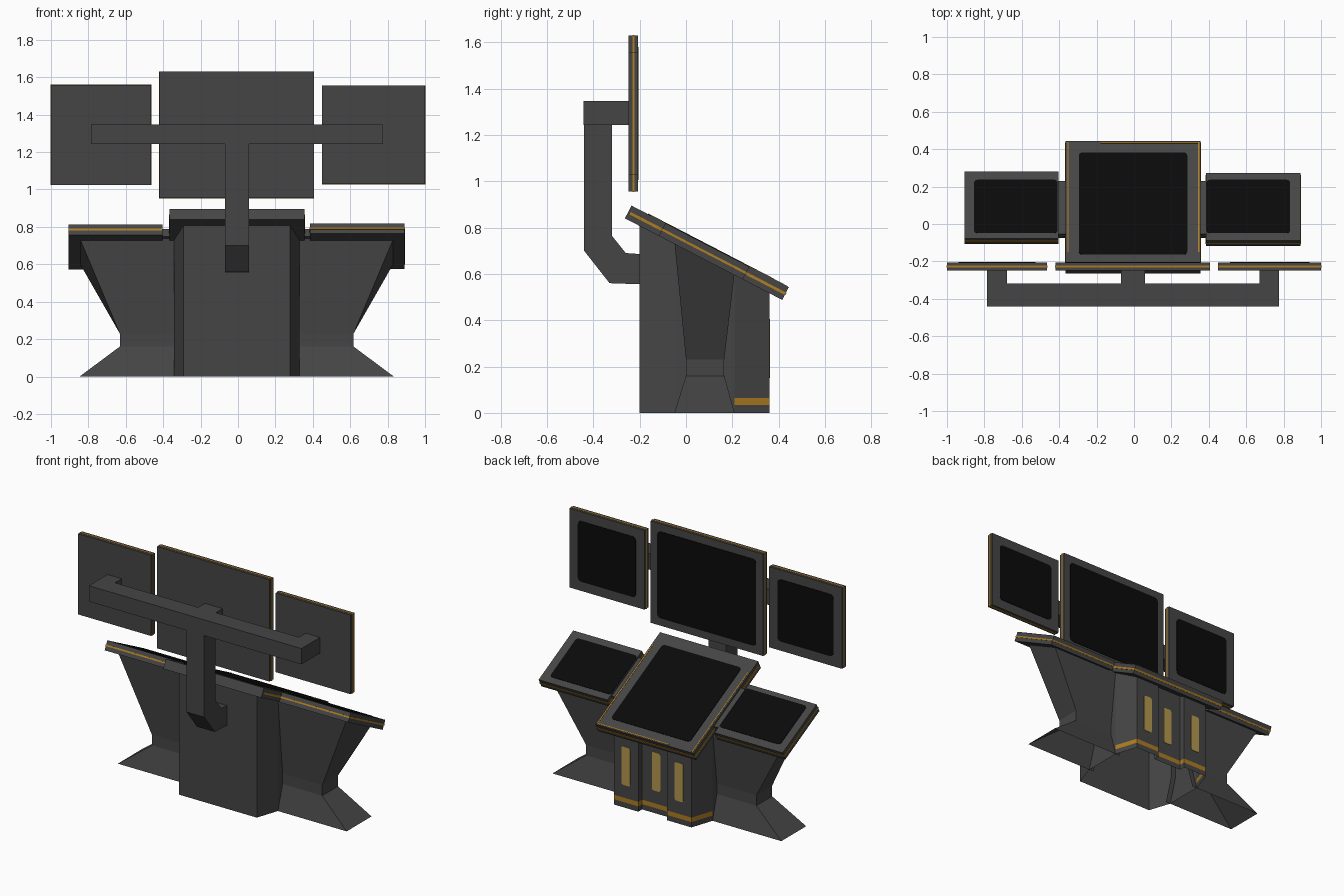
import bpy, bmesh, math
from mathutils import Matrix, Vector

if "Cube" in bpy.data.objects:
    bpy.data.objects.remove(bpy.data.objects["Cube"])


def material(name, rgb):
    m = bpy.data.materials.new(name)
    m.diffuse_color = (*rgb, 1)
    m.use_nodes = True
    m.node_tree.nodes["Principled BSDF"].inputs["Base Color"].default_value = m.diffuse_color
    return m


GREY = material("charcoal metal", (0.06, 0.06, 0.06))
BLACK = material("black screen", (0.003, 0.003, 0.003))
GOLD = material("amber trim", (0.42, 0.2, 0.016))
PALE = material("pale gold panel", (0.45, 0.31, 0.08))
CX = -0.007                                   # slight sideways offset of the base
SLOPE = math.radians(27.4)
# tilted desk frame: x across, y down the slope, z out of the desk top
DESK = Matrix.Translation((0, 0, 0.773)) @ Matrix.Rotation(-SLOPE, 4, 'X')
WALL = Matrix.Rotation(-math.pi / 2, 4, 'X')  # local z -> +y, local y -> -z


def make(name, verts, faces, mats, M=Matrix(), idx=None, fix=True):
    me = bpy.data.meshes.new(name)
    me.from_pydata([M @ Vector(v) for v in verts], [], faces)
    for m in mats:
        me.materials.append(m)
    if idx:
        for p, i in zip(me.polygons, idx):
            p.material_index = i
    if fix:
        bm = bmesh.new()
        bm.from_mesh(me)
        bmesh.ops.recalc_face_normals(bm, faces=bm.faces)
        bm.to_mesh(me)
        bm.free()
    ob = bpy.data.objects.new(name, me)
    bpy.context.collection.objects.link(ob)
    return ob


def loft(rings):
    """Side quads between rings of equal length."""
    n = len(rings[0])
    verts = [v for r in rings for v in r]
    faces = [(k * n + i, k * n + (i + 1) % n, (k + 1) * n + (i + 1) % n, (k + 1) * n + i)
             for k in range(len(rings) - 1) for i in range(n)]
    return verts, faces


def solid(name, rings, mat, M=Matrix()):
    verts, faces = loft(rings)
    n = len(rings[0])
    faces += [tuple(range(n)), tuple(range(len(verts) - n, len(verts)))]
    return make(name, verts, faces, [mat], M)


def box(name, x, y, z, mat, M=Matrix()):
    return solid(name, [[(x[0], y[0], h), (x[1], y[0], h), (x[1], y[1], h), (x[0], y[1], h)]
                        for h in z], mat, M)


def plate(name, x, y, base, r, mat, M):
    """Thin plate with rounded corners."""
    pts = []
    for cx, cy, a0 in ((x[1] - r, y[1] - r, 0), (x[0] + r, y[1] - r, 90),
                       (x[0] + r, y[0] + r, 180), (x[1] - r, y[0] + r, 270)):
        for s in range(4):
            a = math.radians(a0 + 30 * s)
            pts.append((cx + r * math.cos(a), cy + r * math.sin(a)))
    return solid(name, [[(*p, h) for p in pts] for h in (base - 0.002, base + 0.003)], mat, M)


def under(y):
    """Height just inside the desk underside."""
    return 0.773 - math.tan(SLOPE) * y - 0.058


# --- pedestal: open-bottomed column with recessed back panel and amber band ---
half = [(0.285, -0.2), (0.335, -0.05), (0.335, 0.21), (0.285, 0.36), (0.105, 0.36), (0.105, 0.32)]
outline = half + [(-x, y) for x, y in reversed(half)]
rings = [[(x + CX, y, h) for x, y in outline] for h in (0, 0.035, 0.065)]
rings.append([(x + CX, y, under(y)) for x, y in outline])
verts, faces = loft(rings)
n = len(outline)
idx = []
for f in faces:
    c = sum((Vector(verts[i]) for i in f), Vector()) / 4
    idx.append(1 if 0.035 < c.z < 0.065 and c.y > 0.25 else 0)
make("pedestal", verts, faces, [GREY, GOLD], idx=idx)

# pale panels on the pedestal
for i, (px, py) in enumerate(((-0.195, 0.36), (0, 0.32), (0.195, 0.36))):
    plate(f"pedestal_panel_{i}", (px + CX - 0.031, px + CX + 0.031), (-0.405, -0.15),
          py, 0.012, PALE, WALL)

# --- side wings: pinched waist, flared foot and top, open underneath ---
for side, s in (("left", -1), ("right", 1)):
    rings = []
    for xo, y0, y1, h in ((0.84, -0.05, 0.21, 0), (0.625, 0.0, 0.165, 0.16),
                          (0.625, 0.0, 0.165, 0.23), (0.84, -0.05, 0.21, None)):
        rings.append([(s * a + CX, y, under(y) if h is None else h)
                      for a, y in ((0.3, y0), (xo, y0), (xo, y1), (0.3, y1))])
    verts, faces = loft(rings)
    make(f"{side}_wing", verts, [f for i, f in enumerate(faces) if i % 4 != 3], [GREY])

# --- sloping desks ---
T = 0.062
box("center_desk", (-0.365, 0.355), (-0.265, 0.5), (-T, 0), GREY, DESK)
box("center_desk_trim", (-0.368, 0.358), (-0.255, 0.503), (-0.038, -0.026), GOLD, DESK)
plate("center_desk_screen", (-0.295, 0.285), (-0.185, 0.43), 0, 0.02, BLACK, DESK)
# fine amber line on the desk rim
box("rim_line_back", (-0.18, 0.345), (0.486, 0.493), (-0.002, 0.002), GOLD, DESK)
for i, x in enumerate((-0.356, 0.342)):
    box(f"rim_line_side_{i}", (x, x + 0.007), (-0.17, 0.493), (-0.002, 0.002), GOLD, DESK)

for side, x, y, sx in (("left", (-0.905, -0.405), (-0.087, 0.315), (-0.855, -0.408)),
                       ("right", (0.385, 0.89), (-0.1, 0.308), (0.388, 0.835))):
    box(f"{side}_desk", x, y, (-T, 0), GREY, DESK)
    box(f"{side}_desk_trim", (x[0] - 0.002, x[1] + 0.002), (y[0] - 0.002, y[1] + 0.002),
        (-0.036, -0.026), GOLD, DESK)
    plate(f"{side}_desk_screen", sx, (-0.055, 0.265), 0, 0.018, BLACK, DESK)
    link = (-0.42, -0.35) if x[0] < 0 else (0.34, 0.4)
    box(f"{side}_desk_link", link, (-0.055, 0.265), (-0.055, -0.012), GREY, DESK)

# --- upright monitors ---
for name, x, z, m in (("left", (-1, -0.465), (1.025, 1.56), 0.062),
                      ("center", (-0.42, 0.405), (0.955, 1.63), 0.05),
                      ("right", (0.45, 1), (1.03, 1.555), 0.062)):
    box(f"{name}_monitor", x, (-0.248, -0.207), z, GREY)
    e = 0.002
    grow = lambda r: (max(r[0] - e, -1.0015), min(r[1] + e, 1.63 + e))
    box(f"{name}_monitor_trim", grow(x), (-0.232, -0.222), grow(z), GOLD)
    plate(f"{name}_monitor_screen", (x[0] + m, x[1] - m), (-z[1] + m, -z[0] - m),
          -0.207, 0.025, BLACK, WALL)

# --- monitor arm: bent post, cross bar and three mounts ---
profile = [(-0.44, 1.3), (-0.44, 0.7), (-0.33, 0.56), (-0.19, 0.555),
           (-0.19, 0.685), (-0.26, 0.69), (-0.32, 0.765), (-0.32, 1.3)]
solid("arm_post", [[(x, y, z) for y, z in profile] for x in (-0.07, 0.06)], GREY)
box("arm_bar", (-0.785, 0.775), (-0.442, -0.318), (1.242, 1.347), GREY)
for i, x in enumerate(((-0.785, -0.68), (-0.07, 0.06), (0.67, 0.775))):
    box(f"arm_mount_{i}", x, (-0.33, -0.245), (1.242, 1.347), GREY)
